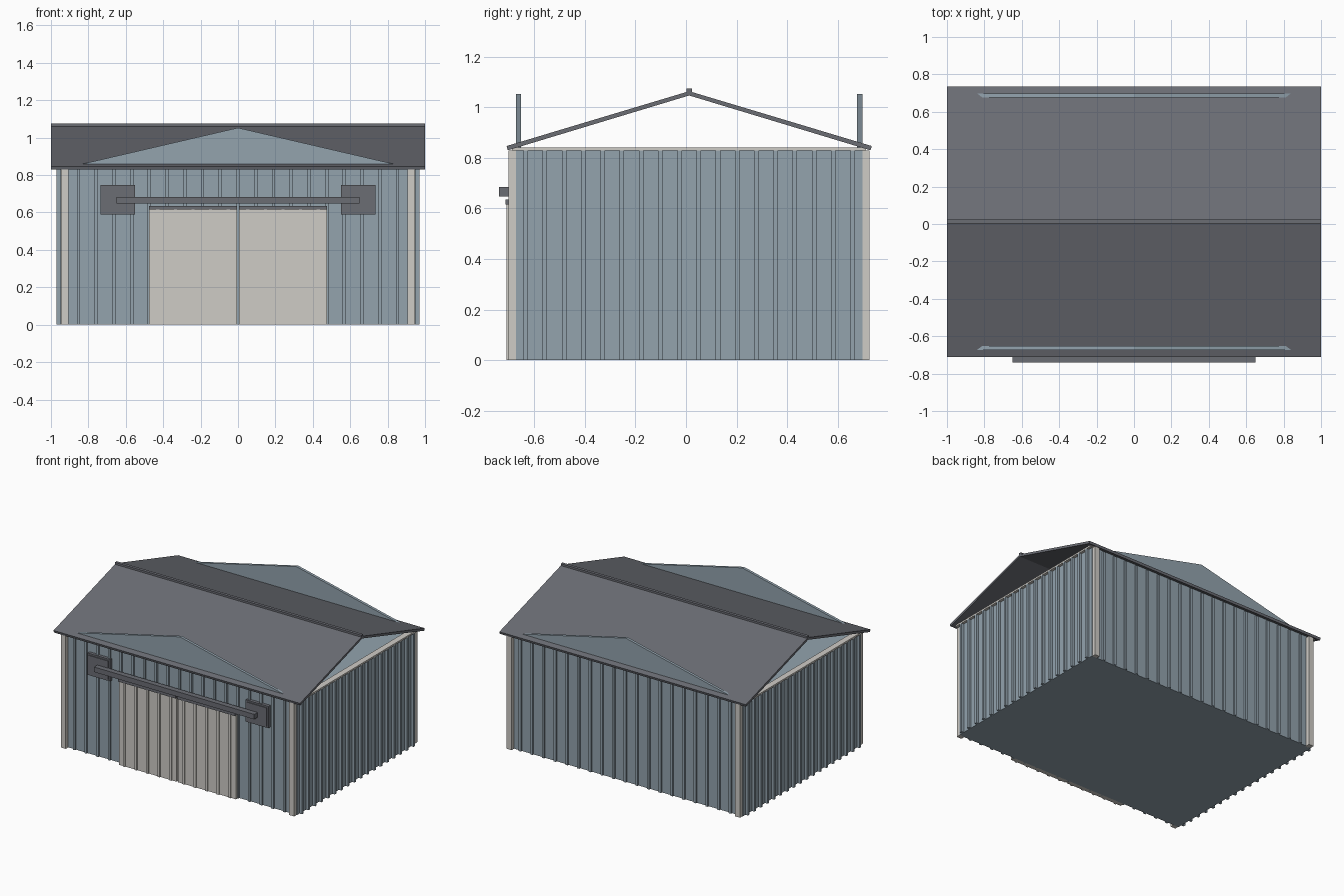
import bpy
import bmesh
import math

cube = bpy.data.objects.get("Cube")
if cube:
    bpy.data.objects.remove(cube, do_unlink=True)


def material(name, r, g, b):
    # sRGB bytes to linear
    lin = [((c / 255 + 0.055) / 1.055) ** 2.4 for c in (r, g, b)]
    m = bpy.data.materials.new(name)
    m.use_nodes = True
    m.diffuse_color = (*lin, 1)
    m.node_tree.nodes["Principled BSDF"].inputs["Base Color"].default_value = (*lin, 1)
    return m


BLUE = material("blue grey cladding", 147, 163, 174)
CREAM = material("warm cream trim", 207, 204, 198)
GREY = material("dark grey roof", 107, 109, 116)

CY = 0.0125               # middle of the building in y
HX, HY = 0.95, 0.685      # half size of the body
WALL = 0.83               # wall height
RIB = 0.018               # rib width


def add_object(name, bm, mat):
    bmesh.ops.recalc_face_normals(bm, faces=bm.faces[:])
    mesh = bpy.data.meshes.new(name)
    bm.to_mesh(mesh)
    bm.free()
    mesh.materials.append(mat)
    obj = bpy.data.objects.new(name, mesh)
    bpy.context.collection.objects.link(obj)
    return obj


def boxes(name, mat, spans):
    """One object made of boxes, each given as x, y and z ranges."""
    bm = bmesh.new()
    for span in spans:
        verts = bmesh.ops.create_cube(bm, size=1)["verts"]
        for v in verts:
            for i, (lo, hi) in enumerate(span):
                v.co[i] = (lo + hi) / 2 + v.co[i] * (hi - lo)
    return add_object(name, bm, mat)


def prism(name, mat, profile, offset):
    """Extrude a closed outline of 3D points along an offset."""
    bm = bmesh.new()
    face = bm.faces.new([bm.verts.new(p) for p in profile])
    new = bmesh.ops.extrude_face_region(bm, geom=[face])["geom"]
    bmesh.ops.translate(bm, vec=offset, verts=[g for g in new if isinstance(g, bmesh.types.BMVert)])
    return add_object(name, bm, mat)


def rib_spans(lo, hi, count):
    step = (hi - lo) / count
    for i in range(count):
        mid = lo + step * (i + 0.5)
        yield (mid - RIB / 2, mid + RIB / 2)


def mirrored(lo, hi, side):
    return (lo, hi) if side > 0 else (-hi, -lo)


def depth(lo, hi, side):
    a, b = mirrored(lo, hi, side)
    return (a + CY, b + CY)


# Body
boxes("shed_body", BLUE, [((-HX, HX), (CY - HY, CY + HY), (0, WALL))])

# Ribbed cladding, corner posts, wall plates and false gables
for side, end in ((-1, "front"), (1, "back")):
    boxes(end + "_wall_ribs", BLUE,
          [(r, depth(HY - 0.005, HY + 0.012, side), (0, WALL)) for r in rib_spans(-0.9, 0.9, 19)])
    for sx, hand in ((-1, "right"), (1, "left")):
        boxes(f"{end}_{hand}_corner_post", CREAM,
              [(mirrored(0.907, 0.947, sx), depth(HY - 0.01, 0.714, side), (0, WALL))])
    y = CY + side * HY
    prism(end + "_gable", BLUE, [(-0.96, y, WALL), (0.96, y, WALL), (0, y, 1.053)],
          (0, -side * 0.02, 0))

for side, hand in ((-1, "right"), (1, "left")):
    boxes(hand + "_wall_ribs", BLUE,
          [(mirrored(HX - 0.005, 0.97, side), r, (0, WALL))
           for r in rib_spans(CY - HY, CY + HY, 18)])
    boxes(hand + "_wall_plate", CREAM,
          [(mirrored(0.925, 0.97, side), (CY - 0.7, CY + 0.7), (WALL, 0.842))])

# Roof slopes, meeting at the ridge
EAVE, EAVE_Z, RIDGE_Z, THICK = 0.7225, 0.847, 1.064, 0.017
for side, end in ((-1, "front"), (1, "back")):
    lip = CY + side * EAVE
    prism(end + "_roof", GREY,
          [(-1, CY, RIDGE_Z), (-1, lip, EAVE_Z), (-1, lip - side * 0.005, EAVE_Z - THICK),
           (-1, CY, RIDGE_Z - THICK)], (2, 0, 0))
boxes("ridge_cap", GREY, [((-1, 1), (CY - 0.011, CY + 0.011), (1.05, 1.075))])

# Sliding doors with ribs and head strips
for sx, hand in ((-1, "right"), (1, "left")):
    span = mirrored(0.006, 0.475, sx)
    boxes(hand + "_door", CREAM,
          [(span, (-0.703, -0.67), (0, 0.615))]
          + [(r, (-0.711, -0.7), (0, 0.615)) for r in rib_spans(*span, 5)])
    boxes(hand + "_door_head", GREY, [(span, (-0.715, -0.67), (0.615, 0.636))])
    # Track mounting plate with a raised centre
    boxes(hand + "_track_plate", GREY,
          [(mirrored(0.55, 0.735, sx), (-0.696, -0.67), (0.588, 0.748)),
           (mirrored(0.562, 0.723, sx), (-0.702, -0.69), (0.6, 0.736))])

# Door track
boxes("door_track", GREY, [((-0.65, 0.65), (-0.74, -0.7), (0.647, 0.684))])
